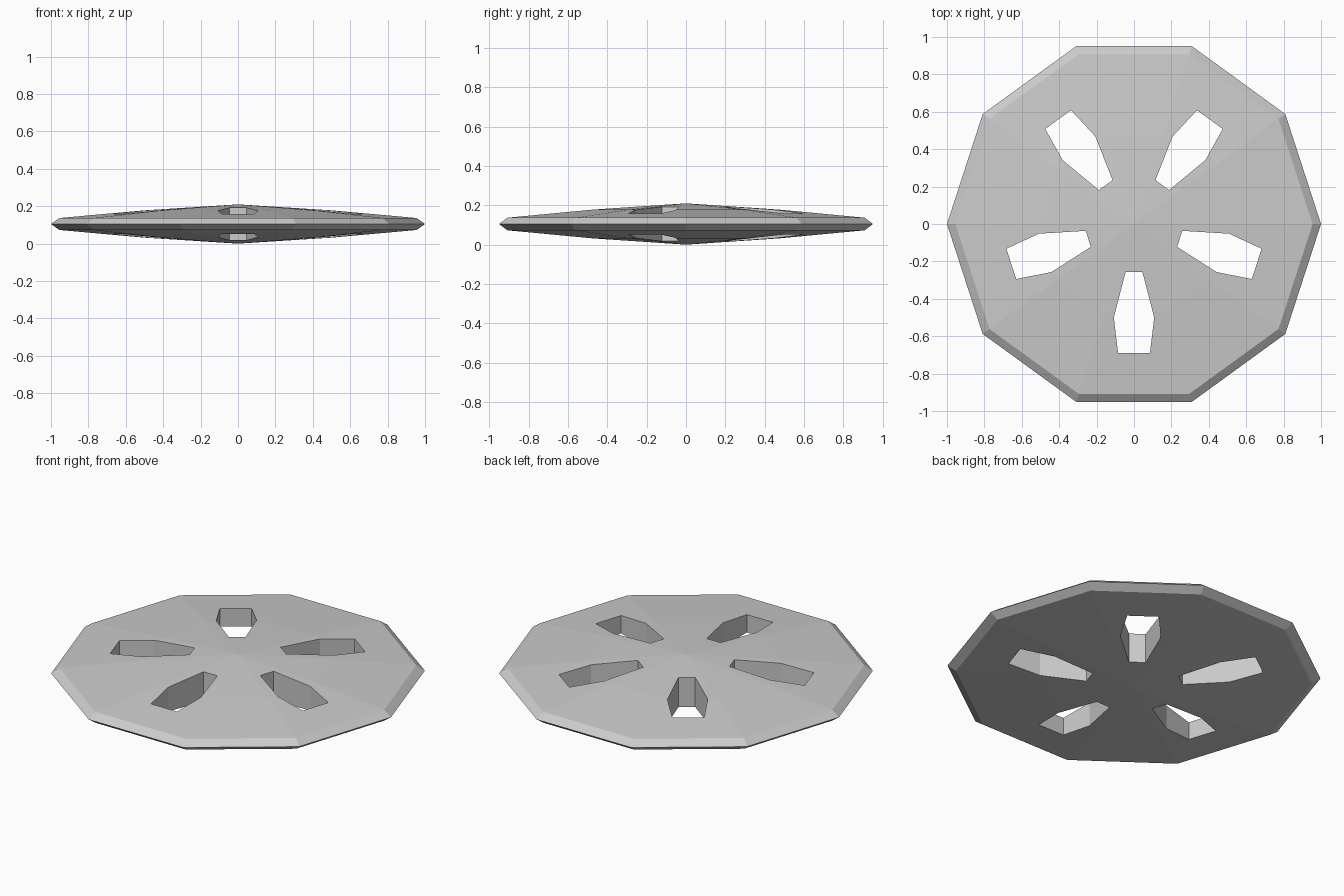
import bpy, bmesh
from math import cos, sin, pi

if "Cube" in bpy.data.objects:
    bpy.data.objects.remove(bpy.data.objects["Cube"])

MID = 0.105  # mid-plane height


def make_object(name, bm):
    bmesh.ops.recalc_face_normals(bm, faces=bm.faces[:])
    mesh = bpy.data.meshes.new(name)
    bm.to_mesh(mesh)
    bm.free()
    obj = bpy.data.objects.new(name, mesh)
    bpy.context.collection.objects.link(obj)
    return obj


# Ten-sided disc: shallow cones above and below a bevelled rim
bm = bmesh.new()
profile = [(0.5, -0.073), (0.955, -0.032), (1.0, 0), (0.955, 0.032), (0.5, 0.073)]
rings = [[bm.verts.new((r * cos(i * pi / 5), r * sin(i * pi / 5), MID + h))
          for i in range(10)] for r, h in profile]
for lower, upper in zip(rings, rings[1:]):
    for i in range(10):
        j = (i + 1) % 10
        bm.faces.new((lower[i], lower[j], upper[j], upper[i]))
for ring, z in ((rings[0], 0), (rings[-1], 2 * MID)):
    apex = bm.verts.new((0, 0, z))
    for i in range(10):
        bm.faces.new((ring[i], ring[(i + 1) % 10], apex))
disc = make_object("slotted_disc", bm)

# Five tapered six-sided slots cut straight through
slot = [(-0.045, -0.257), (0.045, -0.257), (0.108, -0.5),
        (0.085, -0.69), (-0.085, -0.69), (-0.108, -0.5)]
bm = bmesh.new()
for k in range(5):
    c, s = cos(k * 2 * pi / 5), sin(k * 2 * pi / 5)
    verts = [bm.verts.new((x * c - y * s, x * s + y * c, -0.2)) for x, y in slot]
    face = bm.faces.new(verts)
    ext = bmesh.ops.extrude_face_region(bm, geom=[face], use_keep_orig=True)
    top = [v for v in ext["geom"] if isinstance(v, bmesh.types.BMVert)]
    bmesh.ops.translate(bm, verts=top, vec=(0, 0, 0.6))
cutter = make_object("slot_cutter", bm)
cutter.hide_render = True
cutter.display_type = 'WIRE'

# Apply the cut, then remove the helper
mod = disc.modifiers.new("slots", 'BOOLEAN')
mod.operation = 'DIFFERENCE'
mod.solver = 'EXACT'
mod.object = cutter
bpy.context.view_layer.objects.active = disc
bpy.ops.object.modifier_apply(modifier=mod.name)
bpy.data.objects.remove(cutter)
